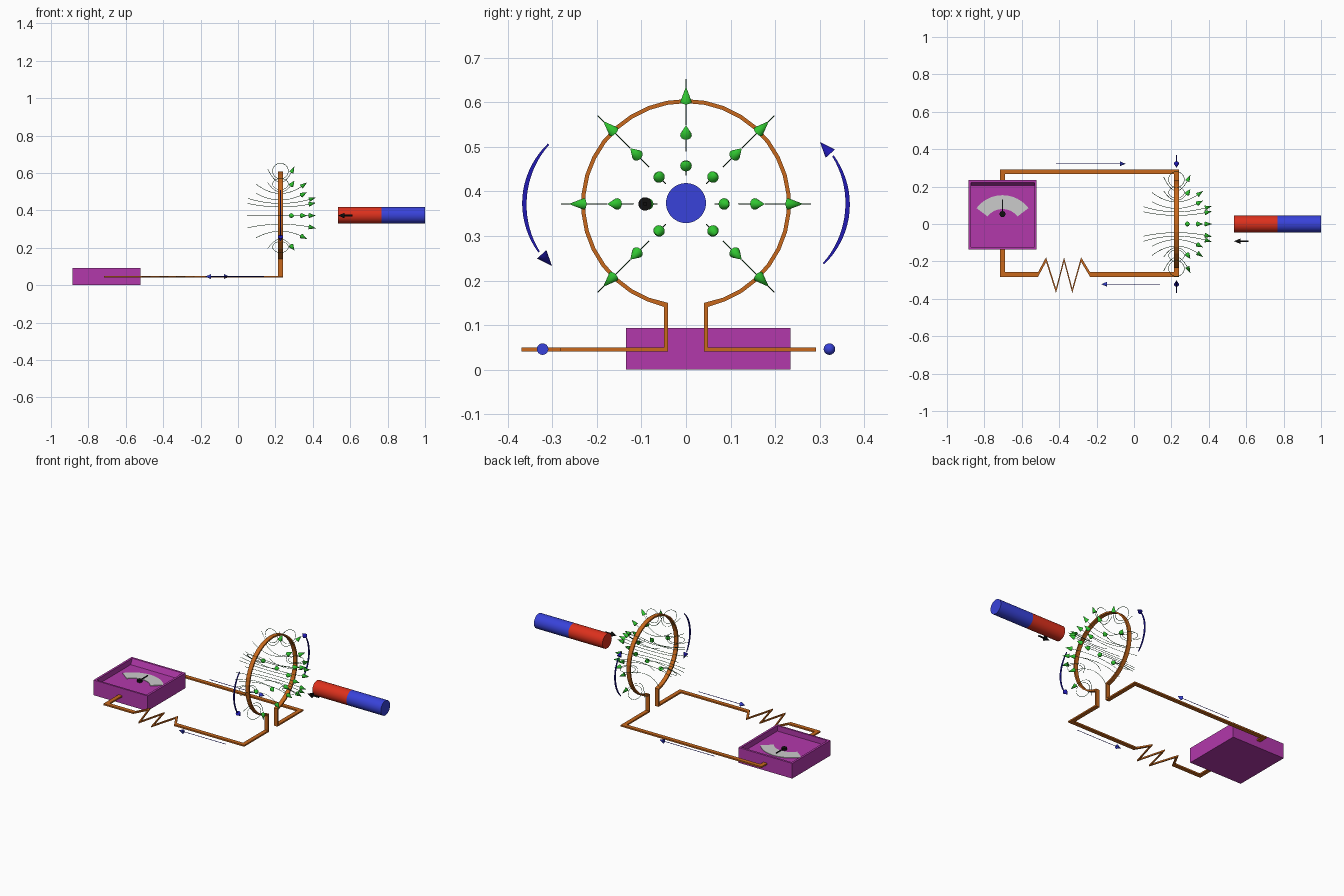
import bpy, bmesh
from math import sin, cos, pi, radians
from mathutils import Vector as V

if "Cube" in bpy.data.objects:
    bpy.data.objects.remove(bpy.data.objects["Cube"])

RX, RZ, RR = 0.227, 0.372, 0.231      # ring plane, ring centre height, ring radius


def mat(name, rgb):
    m = bpy.data.materials.new(name)
    m.diffuse_color = (*rgb, 1)
    m.use_nodes = True
    m.node_tree.nodes["Principled BSDF"].inputs["Base Color"].default_value = m.diffuse_color
    return m


PURPLE = mat("purple", (0.45, 0.04, 0.41))
COPPER = mat("copper", (0.58, 0.14, 0.012))
RED = mat("red", (0.72, 0.03, 0.012))
BLUE = mat("blue", (0.04, 0.055, 0.70))
NAVY = mat("navy", (0.015, 0.01, 0.45))
GREEN = mat("green", (0.03, 0.56, 0.03))
LINE = mat("dark_green", (0.02, 0.12, 0.03))
BLACK = mat("black", (0.005, 0.005, 0.005))


def finish(name, bm, m=None, smooth=False):
    bmesh.ops.recalc_face_normals(bm, faces=bm.faces[:])
    me = bpy.data.meshes.new(name)
    bm.to_mesh(me)
    bm.free()
    ob = bpy.data.objects.new(name, me)
    bpy.context.collection.objects.link(ob)
    if m:
        me.materials.append(m)
    if smooth:
        bpy.ops.object.select_all(action='DESELECT')
        ob.select_set(True)
        bpy.context.view_layer.objects.active = ob
        bpy.ops.object.shade_smooth_by_angle(angle=radians(35))
    return ob


def skin(bm, rings):
    """Bridge equal-sized point rings and cap both ends."""
    vs = [[bm.verts.new(p) for p in r] for r in rings]
    n = len(vs[0])
    for a, b in zip(vs, vs[1:]):
        for i in range(n):
            j = (i + 1) % n
            bm.faces.new((a[i], a[j], b[j], b[i]))
    bm.faces.new(vs[0][::-1])
    bm.faces.new(vs[-1])


def ribbon(bm, path):
    """Sweep a rectangle; every station is (point, half vector a, half vector b)."""
    skin(bm, [[V(p) + V(a) * s + V(b) * t for s, t in ((1, 1), (-1, 1), (-1, -1), (1, -1))]
              for p, a, b in path])


def rod(bm, p, q, r1, r2, n=20):
    p, q = V(p), V(q)
    d = q - p
    rot = d.to_track_quat('Z', 'Y').to_matrix().to_4x4()
    rot.translation = (p + q) / 2
    bmesh.ops.create_cone(bm, cap_ends=True, segments=n, radius1=r1, radius2=r2,
                          depth=d.length, matrix=rot)


def thin_lines(name, paths, m, r=0.0013):
    cu = bpy.data.curves.new(name, 'CURVE')
    cu.dimensions = '3D'
    cu.bevel_depth, cu.bevel_resolution = r, 0
    for pts, closed in paths:
        s = cu.splines.new('POLY')
        s.points.add(len(pts) - 1)
        for k, p in zip(s.points, pts):
            k.co = (*p, 1)
        s.use_cyclic_u = closed
    cu.materials.append(m)
    ob = bpy.data.objects.new(name, cu)
    bpy.context.collection.objects.link(ob)
    bpy.ops.object.select_all(action='DESELECT')
    ob.select_set(True)
    bpy.context.view_layer.objects.active = ob
    bpy.ops.object.convert(target='MESH')


# meter case: box with a shallow recess whose back wall slopes
def rect(x0, x1, y0, y1, z):
    return [(x0, y0, z), (x1, y0, z), (x1, y1, z), (x0, y1, z)]


bm = bmesh.new()
skin(bm, [rect(-.885, -.52, -.135, .235, 0), rect(-.885, -.52, -.135, .235, .093),
          rect(-.872, -.533, -.124, .222, .093), rect(-.872, -.533, -.124, .206, .06)])
finish("meter_case", bm, PURPLE)

# dial sector, needle and pivot
DX, DY = -0.703, -0.02
bm = bmesh.new()
ribbon(bm, [((DX + .137 * sin(t), DY + .137 * cos(t), .0615),
             (.037 * sin(t), .037 * cos(t), 0), (0, 0, .002))
            for t in [radians(-53 + 106 * i / 20) for i in range(21)]])
finish("meter_dial", bm)
bm = bmesh.new()
rod(bm, (DX, .053, .06), (DX, .053, .073), .016, .016)
ribbon(bm, [((DX, y, .068), (.003, 0, 0), (0, 0, .002)) for y in (.053, .13)])
finish("meter_needle", bm, BLACK)

# flat copper conductor: upper lead, ring, lower lead with zigzag resistor
W, H, Z = 0.0125, 0.0045, 0.045
up = (0, 0, H)
path = [((-.703, .18, Z), (-W, 0, 0), up), ((-.703, .279, Z), (-W, W, 0), up),
        ((RX, .279, Z), (W, W, 0), up), ((RX, .045, Z), (W, 0, 0), (0, H, H))]
gap = 0.196
for i in range(33):
    t = gap + (2 * pi - 2 * gap) * i / 32
    b = (0, H * sin(t), -H * cos(t))
    if i in (0, 32):
        b = (0, H if i == 0 else -H, -H)
    path.append(((RX, RR * sin(t), RZ - RR * cos(t)), (W, 0, 0), b))
path += [((RX, -.045, Z), (W, 0, 0), (0, -H, H)), ((RX, -.27, Z), (W, -W, 0), up)]
zig = [(-.235, -.27), (-.283, -.19), (-.33, -.357), (-.374, -.19),
       (-.417, -.357), (-.47, -.19), (-.513, -.27)]
path += [((x, y, Z), (0, -W, 0), up) for x, y in zig]
path += [((-.703, -.27, Z), (-W, -W, 0), up), ((-.703, -.1, Z), (-W, 0, 0), up)]
bm = bmesh.new()
ribbon(bm, path)
finish("copper_circuit", bm, COPPER)

# bar magnet halves
for name, a, b, m in (("magnet_red_half", .535, .767, RED), ("magnet_blue_half", .767, 1.0, BLUE)):
    bm = bmesh.new()
    rod(bm, (a, 0, RZ + .002), (b, 0, RZ + .002), .045, .045, 32)
    finish(name, bm, m, True)

# field lines in seven radial planes, with arrowheads
lines = [([(.048, 0, RZ), (.40, 0, RZ)], False)]
heads = bmesh.new()
rod(heads, (.38, 0, RZ), (.417, 0, RZ), .013, 0, 16)
for k in range(8):
    if k == 4:                        # none towards the ring gap
        continue
    ang = k * pi / 4

    def at(x, r):
        return V((RX + x, r * sin(ang), RZ + r * cos(ang)))

    for half, r0, rise in ((.175, .065, .027), (.13, .118, .05), (.068, .178, .072)):
        ts = [-1 + i / 10 for i in range(21)]
        pts = [at(half * t, r0 + rise * t * t) for t in ts]
        lines.append((pts, False))
        d = (pts[-1] - pts[-2]).normalized()
        rod(heads, pts[-1] - d * .023, pts[-1] + d * .015, .013, 0, 16)
    lines.append(([at(.042 * cos(u), .238 + .042 * sin(u))
                   for u in [2 * pi * i / 24 for i in range(24)]], True))
thin_lines("field_lines", lines, LINE)
finish("field_arrowheads", heads, GREEN, True)

# curved current arrows on both sides of the ring
bm = bmesh.new()
for s in (1, -1):
    st = []
    for i in range(19):
        f = i / 18
        t = radians(44 - 78 * f)
        w = .002 + .003 * sin(pi * f)
        st.append(((RX, s * (-.17 - .193 * cos(t)), RZ + s * .193 * sin(t)),
                   (.0025, 0, 0), (0, -s * w * cos(t), s * w * sin(t))))
    ribbon(bm, st)
    tip = V((RX, -s * .301, RZ - s * .139))
    rod(bm, tip + V((0, -s * .023, s * .026)), tip, .014, 0, 16)
finish("ring_current_arrows", bm, NAVY, True)

# straight current arrows beside the leads
shafts = []
bm = bmesh.new()
for x0, x1, y in ((-.417, -.045, .322), (.14, -.175, -.322)):
    d = .03 if x1 > x0 else -.03
    shafts.append(([(x0, y, Z + .001), (x1 - d / 2, y, Z + .001)], False))
    rod(bm, (x1 - d, y, Z + .001), (x1, y, Z + .001), .013, 0, 16)
finish("lead_current_arrowheads", bm, BLUE, True)
thin_lines("lead_current_shafts", shafts, NAVY, .0018)

# velocity arrow beside the magnet
bm = bmesh.new()
rod(bm, (.613, -.092, RZ), (.56, -.092, RZ), .005, .005, 12)
rod(bm, (.57, -.092, RZ), (.535, -.092, RZ), .015, 0, 16)
finish("velocity_arrow", bm, BLACK, True)
